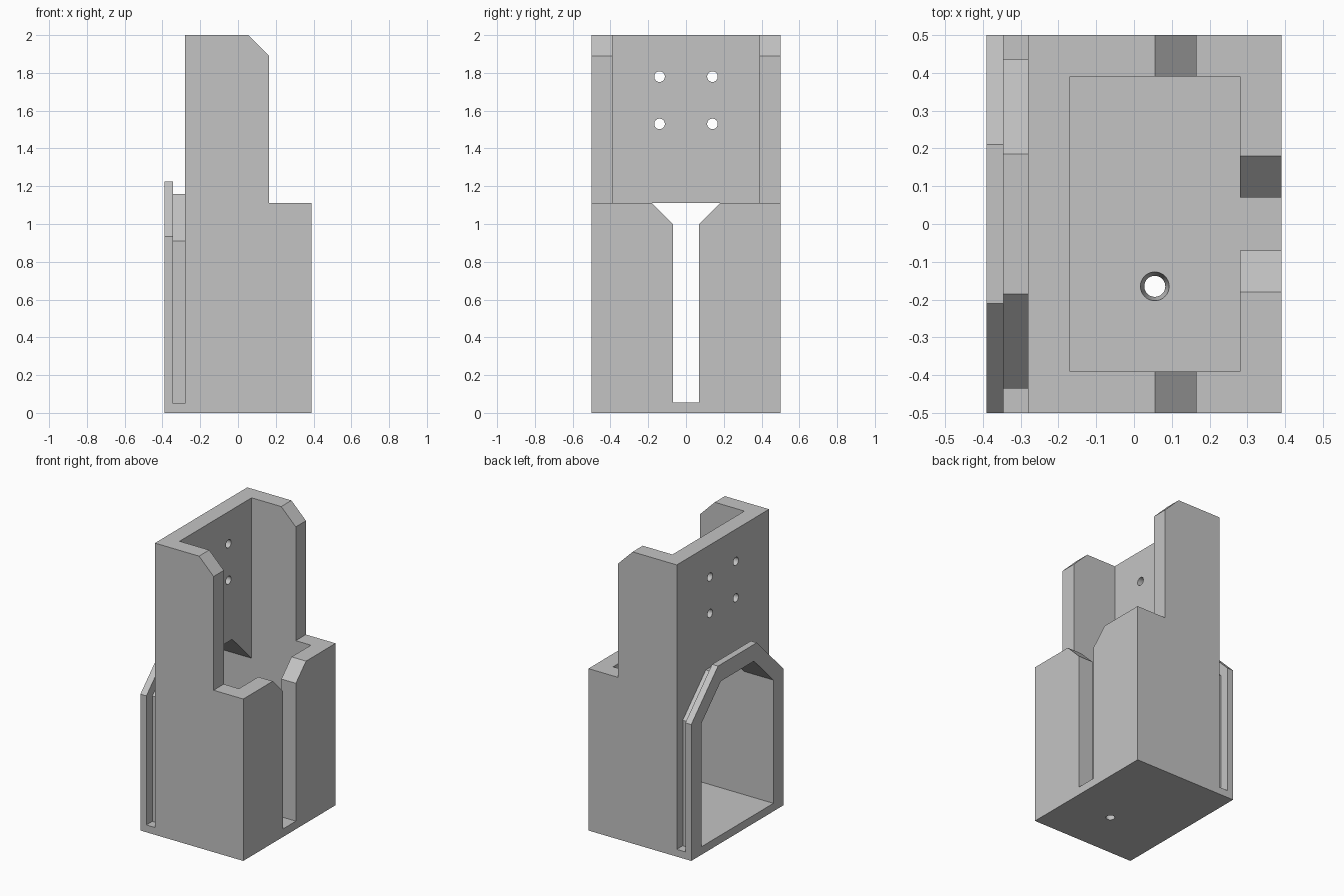
import bpy
import bmesh
import math
from mathutils import Matrix

cube = bpy.data.objects.get("Cube")
if cube:
    bpy.data.objects.remove(cube, do_unlink=True)

grey = bpy.data.materials.new("light grey plastic")
grey.use_nodes = True
COLOUR = (0.55, 0.55, 0.55, 1)
grey.diffuse_color = COLOUR
grey.node_tree.nodes["Principled BSDF"].inputs["Base Color"].default_value = COLOUR


def add_object(name, bm):
    bmesh.ops.recalc_face_normals(bm, faces=bm.faces)
    mesh = bpy.data.meshes.new(name)
    bm.to_mesh(mesh)
    bm.free()
    mesh.materials.append(grey)
    obj = bpy.data.objects.new(name, mesh)
    bpy.context.scene.collection.objects.link(obj)
    return obj


def prism(name, points, start, end, axis):
    """Extrude a flat profile along x (points are y, z) or y (points are x, z)."""
    bm = bmesh.new()
    if axis == "x":
        place = lambda a, b, d: (d, a, b)
    else:
        place = lambda a, b, d: (a, d, b)
    near = [bm.verts.new(place(a, b, start)) for a, b in points]
    far = [bm.verts.new(place(a, b, end)) for a, b in points]
    bm.faces.new(near)
    bm.faces.new(far)
    for i in range(len(points)):
        j = (i + 1) % len(points)
        bm.faces.new((near[i], near[j], far[j], far[i]))
    return add_object(name, bm)


def mirrored(half):
    """Close a right half profile with its mirror image."""
    return half + [(-a, b) for a, b in reversed(half)]


def round_cutter(name, centre, r_low, r_high, depth, turn=0):
    bm = bmesh.new()
    bmesh.ops.create_cone(
        bm, cap_ends=True, segments=32, radius1=r_low, radius2=r_high, depth=depth,
        matrix=Matrix.Translation(centre) @ Matrix.Rotation(turn, 4, "Y"))
    return add_object(name, bm)


def combine(target, tool, operation):
    mod = target.modifiers.new(tool.name, "BOOLEAN")
    mod.operation = operation
    mod.solver = "EXACT"
    mod.object = tool
    graph = bpy.context.evaluated_depsgraph_get()
    result = bpy.data.meshes.new_from_object(target.evaluated_get(graph))
    target.modifiers.clear()
    target.data = result
    bpy.data.objects.remove(tool, do_unlink=True)


# Stepped body with chamfered upper side walls and a low ledge for the rail
body = prism("holder_body", [
    (-0.345, 0), (0.39, 0), (0.39, 1.11), (0.165, 1.11), (0.165, 1.89),
    (0.055, 2), (-0.28, 2), (-0.28, 0.05), (-0.345, 0.05)], -0.5, 0.5, "y")

# Arched rail: narrow neck and wider flange
neck = mirrored([(0.435, 0.02), (0.435, 0.91), (0.185, 1.16)])
flange = mirrored([(0.5, 0), (0.5, 0.935), (0.21, 1.225)])
combine(body, prism("neck", neck, -0.36, -0.23, "x"), "UNION")
combine(body, prism("flange", flange, -0.39, -0.345, "x"), "UNION")

# Inner pocket, open at the top
pocket = mirrored([(0.39, 0.055), (0.39, 2.3)])
combine(body, prism("pocket", pocket, -0.17, 0.28, "x"), "DIFFERENCE")

# Arched window through the rail, and flared slot through the opposite wall
window = mirrored([(0.39, 0.055), (0.39, 0.9), (0.18, 1.11)])
combine(body, prism("window", window, -0.5, -0.1, "x"), "DIFFERENCE")
slot = mirrored([(0.07, 0.055), (0.07, 1.0), (0.28, 1.21)])
combine(body, prism("slot", slot, 0.2, 0.5, "x"), "DIFFERENCE")

# Four screw holes in the upper wall
for y in (-0.14, 0.14):
    for z in (1.53, 1.78):
        hole = round_cutter("screw_hole", (-0.225, y, z), 0.028, 0.028, 0.3, math.pi / 2)
        combine(body, hole, "DIFFERENCE")

# Tapered drain hole in the floor
drain = round_cutter("drain_hole", (0.055, -0.165, 0.0275), 0.026, 0.04, 0.075)
combine(body, drain, "DIFFERENCE")

# Smooth the hole walls, keep every other edge sharp
bpy.ops.object.select_all(action="DESELECT")
body.select_set(True)
bpy.context.view_layer.objects.active = body
bpy.ops.object.shade_smooth_by_angle(angle=math.radians(30))
